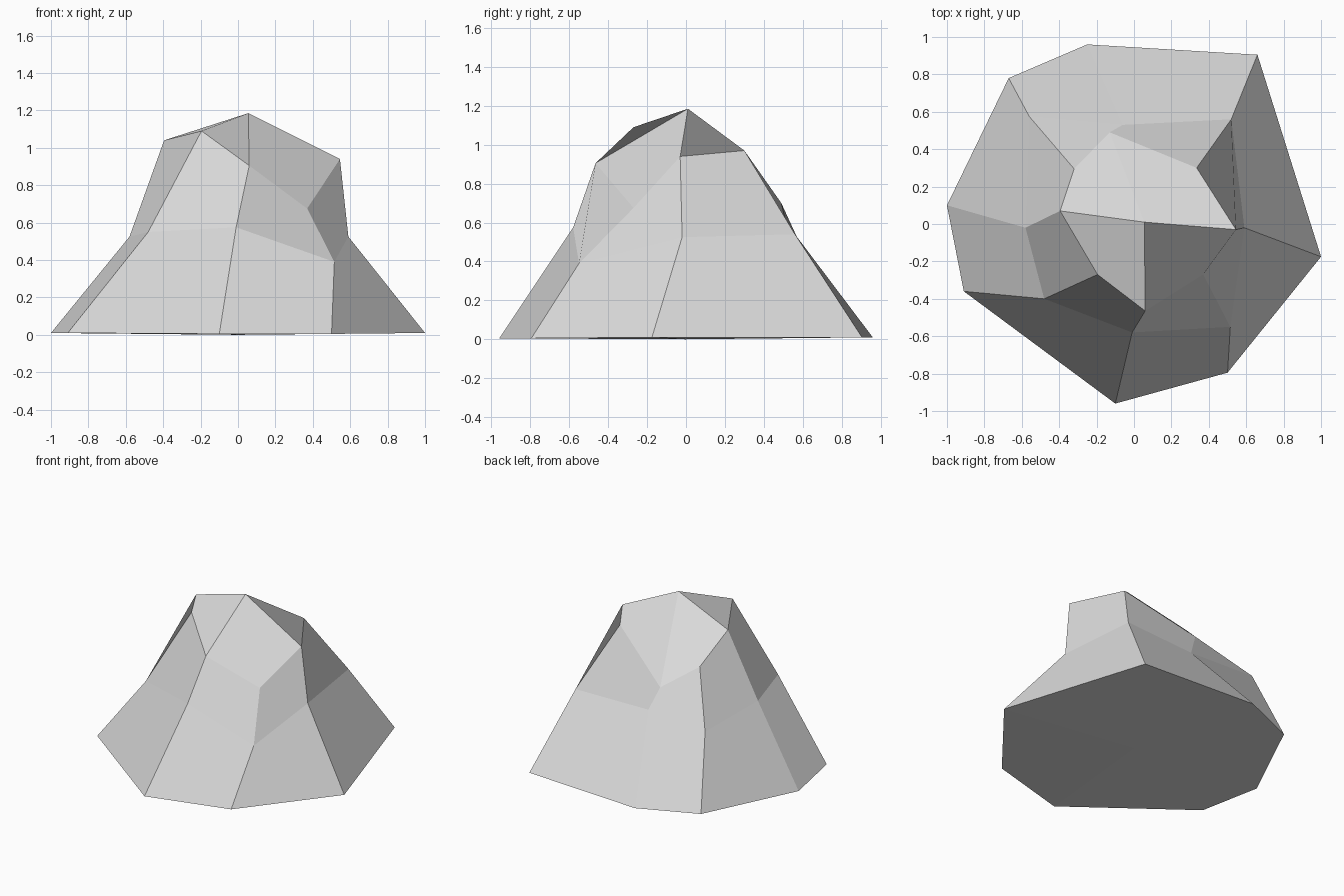
import bpy
import bmesh

# Remove the default object only
default_cube = bpy.data.objects.get("Cube")
if default_cube:
    bpy.data.objects.remove(default_cube, do_unlink=True)


def make_material(name, colour):
    """Create one flat, matte material."""
    material = bpy.data.materials.new(name)
    material.use_nodes = True
    material.diffuse_color = colour
    shader = material.node_tree.nodes["Principled BSDF"]
    shader.inputs["Base Color"].default_value = colour
    shader.inputs["Roughness"].default_value = 1
    return material


def bridge(bm, lower, upper):
    """Join two rings with quads that fold outward along their diagonals."""
    count = len(lower)
    for i in range(count):
        j = (i + 1) % count
        bm.faces.new((lower[j], upper[j], upper[i], lower[i]))


def cap(bm, ring, centre):
    """Close a ring with quads that meet at a centre point."""
    count = len(ring)
    for i in range(0, count, 2):
        bm.faces.new((ring[i], ring[i + 1], ring[(i + 2) % count], centre))


# Rock outlines, counter-clockwise from the +x side
foot = [(1, -.175, .01), (.66, .905, .01), (-.25, .96, .01), (-.67, .78, .01),
        (-1, .1, .01), (-.91, -.36, .01), (-.1, -.96, .005), (.5, -.795, .005)]
waist = [(.59, -.02, .525), (.52, .56, .54), (-.06, .53, .53), (-.56, .575, .515),
         (-.58, -.02, .525), (-.48, -.4, .55), (-.01, -.58, .575), (.515, -.55, .39)]
shoulder = [(.545, -.03, .94), (.335, .3, .97), (-.13, .49, .7), (-.32, .295, .83),
            (-.395, .07, 1.04), (-.195, -.27, 1.09), (.06, -.465, .905), (.37, -.27, .675)]
peak = (.055, .01, 1.185)

# Rock: two bands of faces, a faceted top and a closed underside
bm = bmesh.new()
rings = [[bm.verts.new(point) for point in outline]
         for outline in (foot, waist, shoulder)]
for lower, upper in zip(rings, rings[1:]):
    bridge(bm, lower, upper)
cap(bm, rings[-1], bm.verts.new(peak))
cap(bm, rings[0], bm.verts.new((0, 0, 0)))
bmesh.ops.recalc_face_normals(bm, faces=bm.faces)

mesh = bpy.data.meshes.new("rock")
bm.to_mesh(mesh)
bm.free()
mesh.materials.append(make_material("stone grey", (.7, .7, .7, 1)))
rock = bpy.data.objects.new("rock", mesh)
bpy.context.collection.objects.link(rock)
